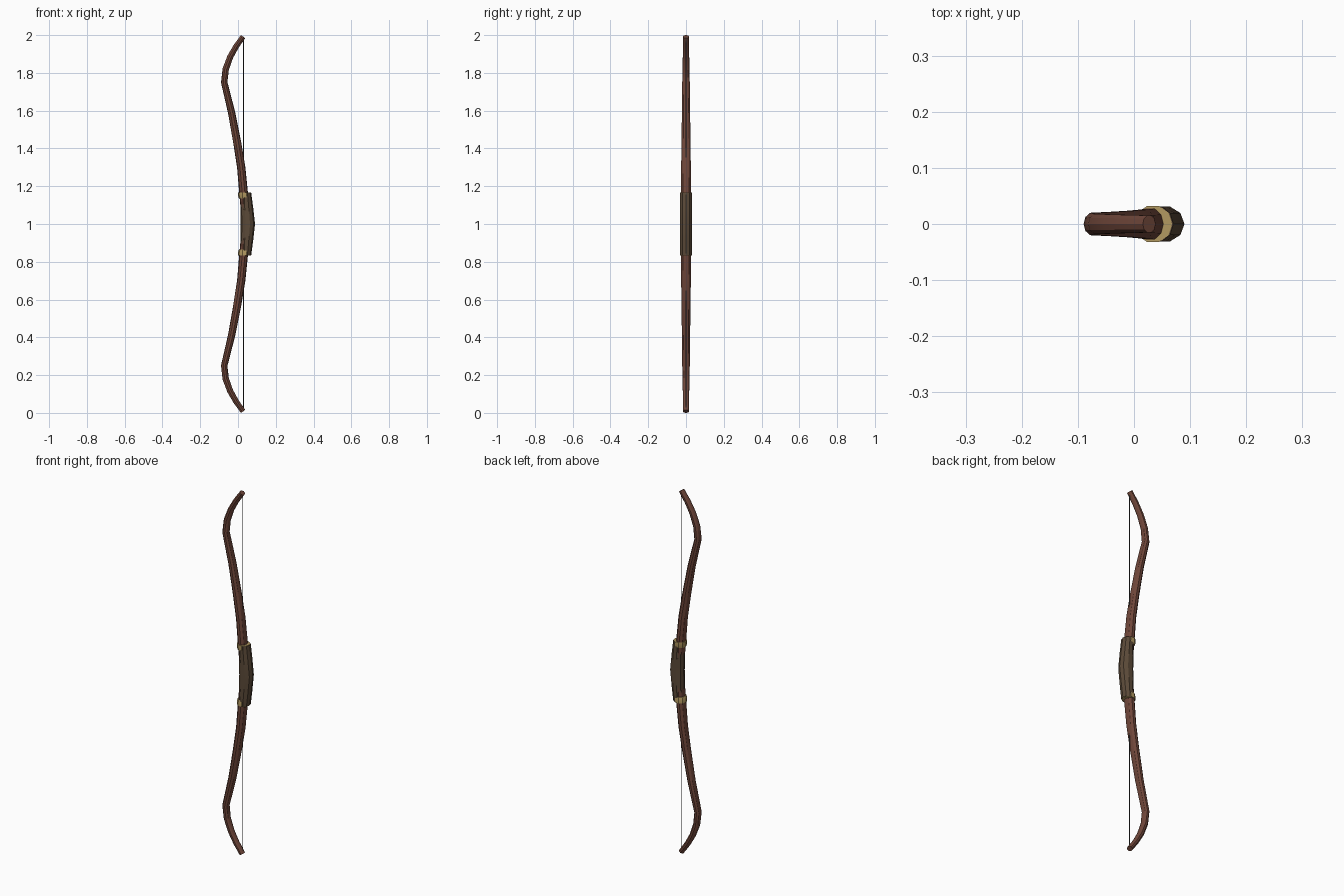
import bpy, bmesh
from math import sin, cos, pi, radians
from mathutils import Vector

if "Cube" in bpy.data.objects:
    bpy.data.objects.remove(bpy.data.objects["Cube"])


def material(name, rgb):
    m = bpy.data.materials.new(name)
    m.diffuse_color = (*rgb, 1)
    m.use_nodes = True
    m.node_tree.nodes["Principled BSDF"].inputs["Base Color"].default_value = m.diffuse_color
    return m


WOOD = material("red_wood", (0.16, 0.062, 0.042))
LEATHER = material("leather", (0.105, 0.068, 0.04))
GOLD = material("gold", (0.45, 0.32, 0.12))
STRING = material("string", (0.06, 0.06, 0.06))


def sweep(name, sections, sides, mat, bend=True):
    """Tube through sections (x, z, half depth, half width) in the xz plane."""
    bm = bmesh.new()
    pts = [Vector((s[0], 0, s[1])) for s in sections]
    rings = []
    for i, (x, z, a, b) in enumerate(sections):
        t = (pts[min(i + 1, len(pts) - 1)] - pts[max(i - 1, 0)]).normalized()
        n = Vector((t.z, 0, -t.x)) if bend else Vector((1, 0, 0))
        rings.append([bm.verts.new(pts[i] + n * a * cos(2 * pi * k / sides)
                                   + Vector((0, b * sin(2 * pi * k / sides), 0)))
                      for k in range(sides)])
    for r, s in zip(rings, rings[1:]):
        for k in range(sides):
            j = (k + 1) % sides
            bm.faces.new((r[k], r[j], s[j], s[k]))
    bm.faces.new(rings[0])
    bm.faces.new(rings[-1])
    bmesh.ops.recalc_face_normals(bm, faces=bm.faces)
    me = bpy.data.meshes.new(name)
    bm.to_mesh(me)
    bm.free()
    me.materials.append(mat)
    ob = bpy.data.objects.new(name, me)
    bpy.context.collection.objects.link(ob)
    bpy.ops.object.select_all(action='DESELECT')
    ob.select_set(True)
    bpy.context.view_layer.objects.active = ob
    bpy.ops.object.shade_smooth_by_angle(angle=radians(30))
    return ob


def mirrored(half):
    """Continue an upper-half profile below the middle at z = 1."""
    return [(x, 2 - z, a, b) for x, z, a, b in reversed(half) if z > 1] + half


# recurved limbs, running through the grip
sweep("limbs", mirrored([
    (0.045, 1.0, 0.024, 0.029), (0.03, 1.16, 0.023, 0.029),
    (0.017, 1.3, 0.022, 0.027), (-0.004, 1.43, 0.021, 0.025),
    (-0.034, 1.59, 0.019, 0.023), (-0.073, 1.75, 0.017, 0.021),
    (-0.065, 1.82, 0.017, 0.019), (-0.041, 1.885, 0.016, 0.018),
    (-0.01, 1.94, 0.015, 0.017), (0.027, 1.992, 0.014, 0.016)]), 10, WOOD)

# leather grip, bulging away from the string
sweep("grip", mirrored([
    (0.052, 1.0, 0.038, 0.033), (0.046, 1.09, 0.034, 0.033),
    (0.041, 1.165, 0.029, 0.032)]), 10, LEATHER, bend=False)

# gold collars at both ends of the grip, showing on the string side
for name, s in (("upper_collar", 1), ("lower_collar", -1)):
    sweep(name, [(0.035, 1 + s * 0.135, 0.03, 0.031),
                 (0.034, 1 + s * 0.15, 0.034, 0.034),
                 (0.034, 1 + s * 0.167, 0.034, 0.034)], 10, GOLD, bend=False)

# bowstring
sweep("bowstring", [(0.029, 0.015, 0.002, 0.002), (0.029, 1.985, 0.002, 0.002)],
      6, STRING)
